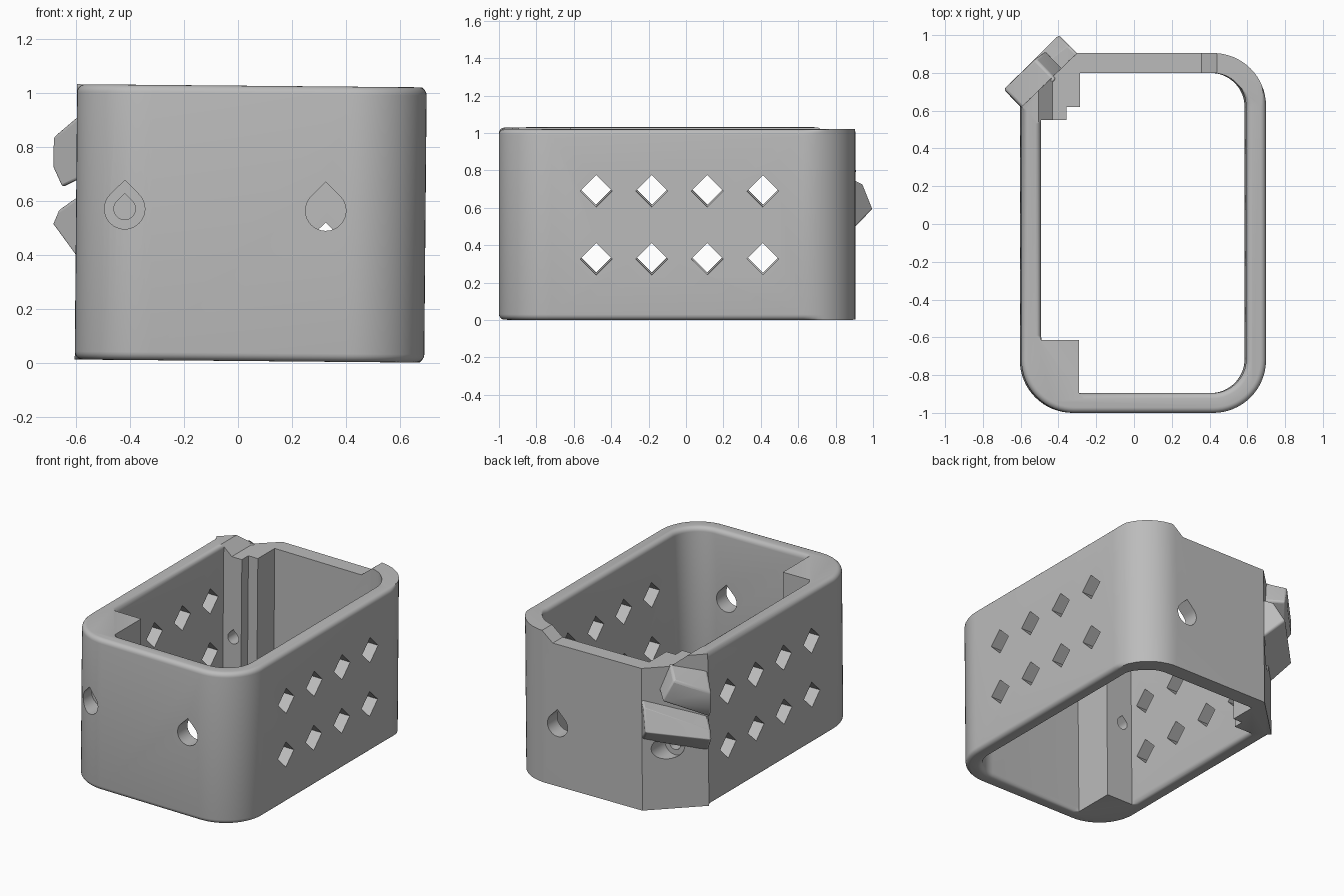
import bpy, bmesh, math
from mathutils import Vector, Matrix

if "Cube" in bpy.data.objects:
    bpy.data.objects.remove(bpy.data.objects["Cube"])

H = 1.02          # shell height
FILLET = 0.03
TILT = Matrix.Translation((0, 0, 0.006)) @ Matrix.Rotation(0.009, 4, 'Y')

grey = bpy.data.materials.new("plain_grey")
grey.use_nodes = True
grey.diffuse_color = (0.5, 0.5, 0.5, 1)
grey.node_tree.nodes["Principled BSDF"].inputs["Base Color"].default_value = (0.5, 0.5, 0.5, 1)


def make(name, bm):
    bmesh.ops.recalc_face_normals(bm, faces=bm.faces)
    mesh = bpy.data.meshes.new(name)
    bm.to_mesh(mesh)
    bm.free()
    mesh.materials.append(grey)
    ob = bpy.data.objects.new(name, mesh)
    bpy.context.collection.objects.link(ob)
    return ob


def activate(ob):
    bpy.ops.object.select_all(action='DESELECT')
    ob.select_set(True)
    bpy.context.view_layer.objects.active = ob


def loft(name, rings):
    """Skin a stack of closed rings and cap both ends."""
    bm = bmesh.new()
    loops = [[bm.verts.new(p) for p in ring] for ring in rings]
    n = len(loops[0])
    for a, b in zip(loops, loops[1:]):
        for i in range(n):
            j = (i + 1) % n
            bm.faces.new((a[i], a[j], b[j], b[i]))
    bm.faces.new(loops[0][::-1])
    bm.faces.new(loops[-1])
    return make(name, bm)


def arc(cx, cy, r, start):
    """Quarter corner as (x, y, normal x, normal y, fillet weight)."""
    pts = []
    for i in range(17):
        t = math.radians(start + 90 * i / 16)
        c, s = math.cos(t), math.sin(t)
        y = cy + r * s
        pts.append((cx + r * c, y, c, s, min(1, max(0, (0.73 - y) / 0.1))))
    return pts


def sharp(x, y, nx=0, ny=0, w=0):
    return (x, y, nx, ny, w)


def ring(outline, offset, z):
    return [(x + nx * w * offset, y + ny * w * offset, z) for x, y, nx, ny, w in outline]


def filleted(name, outline, sign, extra):
    """Wall with rounded rims: sign -1 shrinks at the ends, +1 flares."""
    steps = [(FILLET * (1 - math.sin(t)), FILLET * (1 - math.cos(t)))
             for t in (i * math.pi / 10 for i in range(6))]
    rings = [ring(outline, sign * o, z) for o, z in steps]
    rings += [ring(outline, sign * o, H - z) for o, z in reversed(steps)]
    if extra:
        rings.insert(0, ring(outline, sign * FILLET, -extra))
        rings.append(ring(outline, sign * FILLET, H + extra))
    return loft(name, rings)


def cut(target, cutter):
    cutter.hide_render = True
    mod = target.modifiers.new("cut", 'BOOLEAN')
    mod.operation = 'DIFFERENCE'
    mod.solver = 'EXACT'
    mod.object = cutter
    activate(target)
    bpy.ops.object.modifier_apply(modifier=mod.name)
    bpy.data.objects.remove(cutter)


# Shell: rounded on three corners, chamfered on the fourth
outer = (arc(-0.325, -0.72, 0.28, 180) + arc(0.41, -0.72, 0.28, 270)
         + arc(0.41, 0.625, 0.28, 0)
         + [sharp(-0.31, 0.905), sharp(-0.605, 0.62), sharp(-0.605, 0.6, -1, 0, 1)])
shell = filleted("shell", outer, -1, 0)

# Cavity outline leaves the two screw posts standing
inner = ([sharp(-0.5, 0.53, -1, 0, 1), sharp(-0.5, -0.59, -1, 0, 1),
          sharp(-0.5, -0.615), sharp(-0.3, -0.615), sharp(-0.3, -0.895),
          sharp(-0.275, -0.895, 0, -1, 1)]
         + arc(0.405, -0.715, 0.18, 270) + arc(0.405, 0.62, 0.18, 0)
         + [sharp(-0.295, 0.8), sharp(-0.295, 0.62), sharp(-0.365, 0.62),
            sharp(-0.365, 0.55), sharp(-0.5, 0.55)])
cut(shell, filleted("cavity_cutter", inner, 1, 0.05))

# Lid slot with sloped ends along the back rim
slot = [(-0.44, H - 0.065), (0.35, H - 0.065), (0.43, H), (0.43, 1.2), (-0.515, 1.2), (-0.515, H)]
cut(shell, loft("slot_cutter", [[(x, y, z) for x, z in slot] for y in (0.54, 1.2)]))


# Teardrop screw holes
def teardrop(x, z, r, y0, y1):
    prof = [(x + r * math.cos(t), z + r * math.sin(t))
            for t in (math.radians(135 + 270 * i / 24) for i in range(25))]
    prof.append((x, z + r * math.sqrt(2)))
    cut(shell, loft("hole_cutter", [[(px, y, pz) for px, pz in prof] for y in (y0, y1)]))


teardrop(-0.425, 0.56, 0.075, -1.1, -0.85)
teardrop(-0.425, 0.56, 0.04, -0.9, -0.55)
teardrop(0.32, 0.56, 0.075, -1.1, -0.8)
teardrop(-0.425, 0.41, 0.075, 0.72, 1.1)
teardrop(-0.425, 0.41, 0.04, 0.5, 0.75)
teardrop(0.32, 0.41, 0.075, 0.7, 1.1)

# Diamond vents through both side walls
for y in (-0.48, -0.183, 0.114, 0.411):
    for z in (0.327, 0.69):
        d = 0.085
        cut(shell, loft("vent_cutter", [[(x, y - d, z), (x, y, z - d), (x, y + d, z), (x, y, z + d)]
                                        for x in (-0.9, 0.9)]))


# Slanted clip bars on the chamfer, in (along, outward, up) coordinates
def clip_bar(name, pts):
    along = Vector((0.295, 0.285, 0)).normalized()
    outward = Vector((-along.y, along.x, 0))
    origin = Vector((-0.605, 0.62, 0))
    bm = bmesh.new()
    for u, n, z in pts:
        bm.verts.new(origin + along * u + outward * n + Vector((0, 0, z)))
    res = bmesh.ops.convex_hull(bm, input=bm.verts)
    bmesh.ops.dissolve_limit(bm, angle_limit=0.03, verts=bm.verts, edges=bm.edges)
    ob = make(name, bm)
    mod = ob.modifiers.new("soft_edges", 'BEVEL')
    mod.width = 0.012
    mod.segments = 3
    return ob


def section(u, prof):
    return [(u, n, z) for n, z in prof]


lower = clip_bar("lower_clip_bar",
                 section(0, [(-0.02, 0.36), (0.13, 0.5), (0.1, 0.55), (-0.02, 0.61)])
                 + section(0.41, [(-0.02, 0.47), (0.135, 0.585), (0.06, 0.72), (-0.02, 0.75)]))
upper = clip_bar("upper_clip_bar",
                 section(0, [(-0.02, 0.67), (0.08, 0.635), (0.13, 0.71), (0.13, 0.82), (-0.02, 0.91)])
                 + section(0.23, [(-0.02, 0.77), (0.13, 0.79), (0.13, 0.92), (-0.02, 0.97)])
                 + [(0.3, 0.12, 0.78), (0.3, -0.02, 0.8)])

for ob in (shell, lower, upper):
    ob.matrix_world = TILT
    activate(ob)
    bpy.ops.object.shade_smooth_by_angle(angle=math.radians(30))
